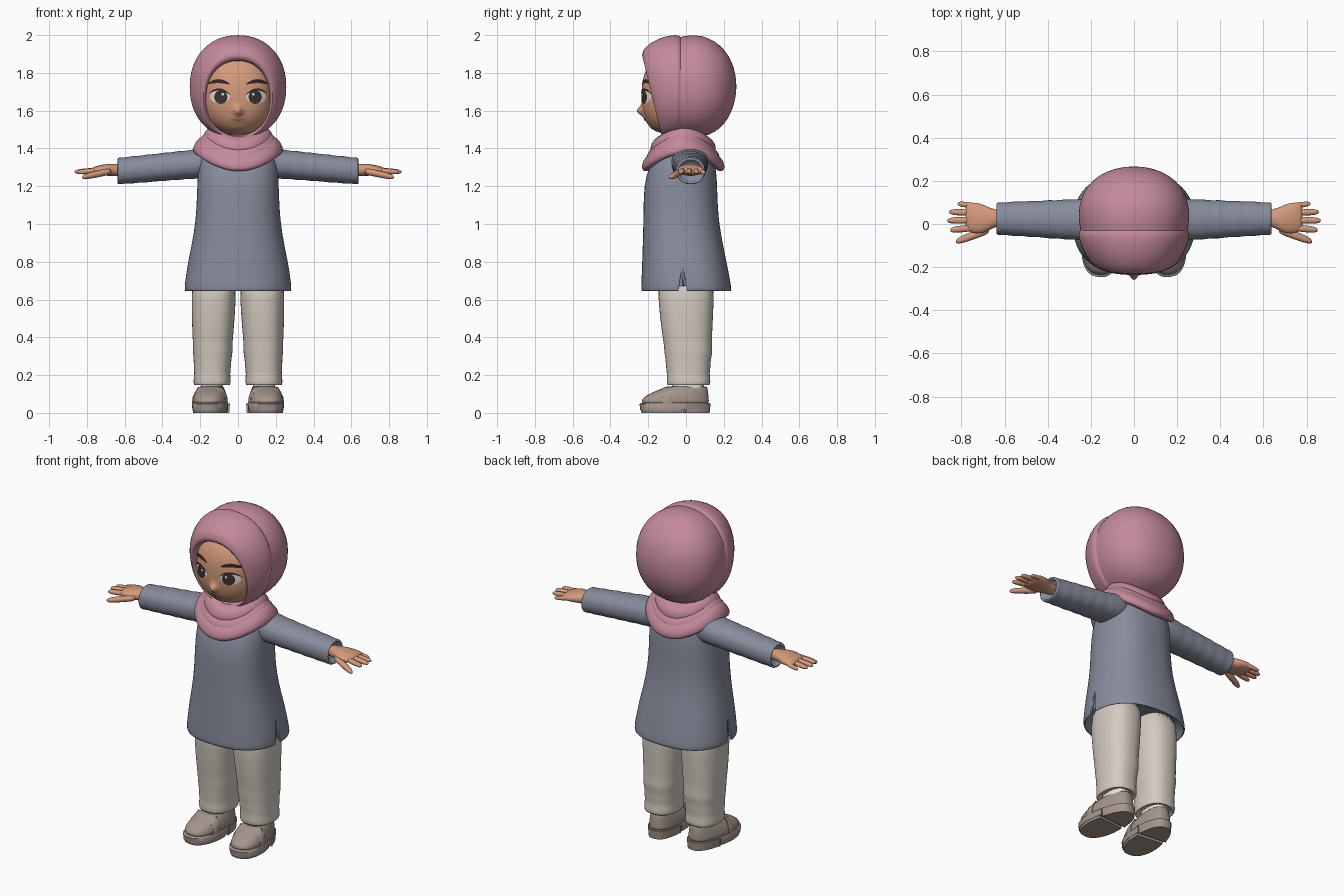
import bpy, bmesh, math
from math import sin, cos, pi, exp
from mathutils import Vector, Matrix

if "Cube" in bpy.data.objects:
    bpy.data.objects.remove(bpy.data.objects["Cube"])


def material(name, r, g, b):
    lin = lambda c: (c / 255 / 12.92) if c < 10 else ((c / 255 + 0.055) / 1.055) ** 2.4
    m = bpy.data.materials.new(name)
    m.diffuse_color = (lin(r), lin(g), lin(b), 1)
    m.use_nodes = True
    m.node_tree.nodes["Principled BSDF"].inputs["Base Color"].default_value = m.diffuse_color
    return m


PINK = material("rose_cloth", 196, 138, 156)
BLUE = material("slate_cloth", 136, 140, 156)
CREAM = material("cream_cloth", 212, 203, 193)
TAUPE = material("taupe_leather", 163, 149, 140)
SKIN = material("skin", 212, 154, 124)
DARK = material("dark_hair", 58, 36, 32)
IRIS = material("dark_iris", 58, 50, 48)
WHITE = material("eye_white", 235, 232, 228)
LIP = material("lip", 176, 108, 92)


def finish(name, bm, mat, mirror=False, subsurf=0, angle=50):
    me = bpy.data.meshes.new(name)
    bm.to_mesh(me)
    bm.free()
    me.materials.append(mat)
    ob = bpy.data.objects.new(name, me)
    bpy.context.collection.objects.link(ob)
    bpy.ops.object.select_all(action='DESELECT')
    ob.select_set(True)
    bpy.context.view_layer.objects.active = ob
    bpy.ops.object.shade_smooth_by_angle(angle=math.radians(angle))
    if subsurf:
        s = ob.modifiers.new("smooth", 'SUBSURF')
        s.levels = s.render_levels = subsurf
    if mirror:
        m = ob.modifiers.new("mirror", 'MIRROR')
        m.use_mirror_merge = False
    return ob


def loft(name, rings, mat, caps=(True, True), closed=False, **kw):
    """Skin a list of equally long closed rings."""
    bm = bmesh.new()
    rows = [[bm.verts.new(p) for p in r] for r in rings]
    n = len(rows[0])
    pairs = list(zip(rows, rows[1:])) + ([(rows[-1], rows[0])] if closed else [])
    for a, b in pairs:
        for i in range(n):
            j = (i + 1) % n
            bm.faces.new((a[i], a[j], b[j], b[i]))
    if not closed:
        for want, row in zip(caps, (rows[0], rows[-1])):
            if want:
                bm.faces.new(row)
    bmesh.ops.recalc_face_normals(bm, faces=bm.faces)
    return finish(name, bm, mat, **kw)


def sup(t, p):
    f = lambda v: math.copysign(abs(v) ** (2 / p), v)
    return f(cos(t)), f(sin(t))


def level(z, cx, rx, yf, yb, n=32, p=2.4):
    """Horizontal ring between a front and a back depth."""
    out = []
    for i in range(n):
        c, s = sup(2 * pi * i / n, p)
        out.append(Vector((cx + rx * c, (yf + yb) / 2 + (yb - yf) / 2 * s, z)))
    return out


def across(x, cy, cz, ry, rz, n=20, p=2.2):
    """Ring facing along x."""
    out = []
    for i in range(n):
        c, s = sup(2 * pi * i / n, p)
        out.append(Vector((x, cy + ry * c, cz + rz * s)))
    return out


# ---- face ----
def face_y(x, z):
    rz = 0.225 if z > 1.68 else 0.207
    d = 1 - (abs(x) / 0.187) ** 2.4 - (abs(z - 1.68) / rz) ** 2.4
    y = -0.06 - 0.175 * max(d, 0) ** (1 / 2.4)
    y -= 0.034 * exp(-(x / 0.022) ** 2 - ((z - 1.597) / 0.026) ** 2)
    y -= 0.012 * exp(-(x / 0.05) ** 2 - ((z - 1.505) / 0.025) ** 2)
    return y - 0.008 * exp(-(x / 0.045) ** 2 - ((z - 1.55) / 0.02) ** 2)


def face_ring(r, n=72):
    out = []
    for i in range(n):
        c, s = sup(2 * pi * i / n, 2.4)
        x, z = 0.187 * r * c, 1.68 + (0.225 if s > 0 else 0.207) * r * s
        out.append(Vector((x, face_y(x, z), z)))
    return out


loft("face", [face_ring(sin(pi / 2 * k / 30)) for k in range(1, 31)], SKIN, angle=80)


def grid_on_face(name, point, nu, nv, mat, lift, mirror=True):
    """Thin plate following the face; point(u, v) gives x, z."""
    bm = bmesh.new()
    g = []
    for i in range(nu + 1):
        row = []
        for j in range(nv + 1):
            x, z = point(i / nu, j / nv)
            row.append(bm.verts.new((x, face_y(x, z) - lift, z)))
        g.append(row)
    for i in range(nu):
        for j in range(nv):
            bm.faces.new((g[i][j], g[i + 1][j], g[i + 1][j + 1], g[i][j + 1]))
    bmesh.ops.remove_doubles(bm, verts=bm.verts, dist=1e-5)
    bmesh.ops.recalc_face_normals(bm, faces=bm.faces)
    if sum(f.normal.y for f in bm.faces) > 0:
        bmesh.ops.reverse_faces(bm, faces=bm.faces)
    return finish(name, bm, mat, mirror=mirror)


def disc(name, cx, cz, rx, rz, mat, lift):
    grid_on_face(name, lambda u, v: (cx + rx * v * cos(2 * pi * u), cz + rz * v * sin(2 * pi * u)),
                 28, 5, mat, lift)


def strip(name, x0, x1, z0, z1, bow, width, mat, lift, mirror=True):
    def pt(u, v):
        w = width * (0.15 + 0.85 * sin(pi * u) ** 0.6 if 0 < u < 1 else 0.15)
        return x0 + (x1 - x0) * u, z0 + (z1 - z0) * u + bow * 4 * u * (1 - u) + (v - 0.5) * w
    grid_on_face(name, pt, 16, 2, mat, lift, mirror)


disc("eye_white", 0.097, 1.674, 0.052, 0.035, WHITE, 0.002)
disc("eye_iris", 0.091, 1.672, 0.035, 0.036, IRIS, 0.004)
disc("eye_glint", 0.081, 1.686, 0.007, 0.007, WHITE, 0.006)
strip("upper_lash", 0.04, 0.156, 1.682, 1.69, 0.026, 0.012, DARK, 0.006)
strip("eyebrow", 0.045, 0.158, 1.741, 1.743, 0.014, 0.021, DARK, 0.004)
strip("mouth", -0.052, 0.052, 1.561, 1.561, -0.011, 0.008, LIP, 0.003, mirror=False)


# ---- hood: upright rings from the face opening to the back of the head ----
def hood_ring(yt, yb, rx, zt, zb, n=48):
    out = []
    for i in range(n):
        c, s = sup(2 * pi * i / n, 2.15)
        out.append(Vector((rx * c, (yt + yb) / 2 + (yt - yb) / 2 * s, (zt + zb) / 2 + (zt - zb) / 2 * s)))
    return out


hood_rows = [
    (-.13, -.06, .165, 1.87, 1.47), (-.19, -.10, .168, 1.862, 1.47), (-.225, -.12, .173, 1.868, 1.462),
    (-.236, -.128, .184, 1.895, 1.452), (-.226, -.122, .192, 1.912, 1.45), (-.226, -.12, .20, 1.926, 1.447),
    (-.18, -.095, .228, 1.968, 1.445), (-.11, -.065, .250, 1.995, 1.45), (-.055, -.05, .258, 2.002, 1.45),
    (-.036, -.036, .255, 1.998, 1.452), (-.030, -.030, .247, 1.988, 1.456), (-.018, -.018, .252, 1.995, 1.455),
    (.05, .05, .259, 2.003, 1.455), (.12, .12, .248, 1.988, 1.468), (.18, .18, .214, 1.948, 1.503),
    (.225, .225, .165, 1.895, 1.558), (.255, .255, .10, 1.83, 1.63), (.267, .267, .03, 1.755, 1.70)]
loft("hood", [hood_ring(*r) for r in hood_rows], PINK, caps=(False, True), subsurf=1, angle=80)


# ---- scarf folds draped round the neck ----
def fold(name, rx, ry, z0, sag, w, h, lean, cy=-0.015):
    rings = []
    for i in range(48):
        t = 2 * pi * i / 48
        out = Vector((cos(t), sin(t), 0))
        p = Vector((rx * cos(t), cy + ry * sin(t), z0 - sag * sin(t) ** 2 + 0.006 * sin(t + 1) * cos(t)))
        ring = []
        for k in range(14):
            a = 2 * pi * k / 14
            v = h * sin(a)
            ring.append(p + out * (w * cos(a) - lean * v) + Vector((0, 0, v)))
        rings.append(ring)
    loft(name, rings, PINK, closed=True, subsurf=1, angle=80)


fold("scarf_lower_fold", .197, .178, 1.413, .085, .036, .05, .45)
fold("scarf_middle_fold", .172, .155, 1.438, .07, .036, .045, .45)
fold("scarf_upper_fold", .142, .130, 1.465, .05, .042, .05, .3)

# ---- tunic with side slits ----
tunic_rows = [
    (.74, .245, -.20, .20), (.66, .268, -.222, .226), (.642, .276, -.231, .235), (.646, .285, -.238, .243),
    (.70, .280, -.236, .234), (.80, .265, -.232, .215), (.90, .243, -.229, .194), (1.0, .227, -.226, .176),
    (1.1, .219, -.225, .168), (1.2, .216, -.222, .165), (1.3, .212, -.20, .16), (1.38, .192, -.155, .135),
    (1.44, .12, -.09, .09)]
tunic = loft("tunic", [level(z, 0, rx, yf, yb, 48) for z, rx, yf, yb in tunic_rows], BLUE,
             subsurf=1, angle=80)
cutter = loft("slit_cutter", [[Vector((x, -.047, .60)), Vector((x, .014, .60)), Vector((x, -.018, .79))]
                              for x in (.264, .40)], BLUE, mirror=True)
cutter.hide_render = True
cutter.hide_viewport = True
cut = tunic.modifiers.new("slits", 'BOOLEAN')
cut.operation = 'DIFFERENCE'
cut.object = cutter

# ---- sleeves with soft wrinkles ----
sleeve = [across(.10, .02, 1.335, .09, .085), across(.17, .02, 1.328, .10, .088)]
for k in range(15):
    u = k / 14
    wr = 0.0025 * sin(k * 2.3)
    sleeve.append(across(.22 + .405 * u, .02 + .005 * u, 1.318 - .037 * u,
                         .098 - .022 * u + wr, .078 - .007 * u + wr))
sleeve += [across(.637, .025, 1.28, .075, .07), across(.64, .025, 1.28, .064, .059),
           across(.60, .025, 1.28, .056, .05)]
loft("sleeve", sleeve, BLUE, mirror=True, subsurf=1, angle=80)

# ---- hands ----
palm_rows = [(.59, .027, 1.285, .036, .03), (.645, .027, 1.286, .040, .032), (.675, .023, 1.287, .056, .033),
             (.71, .024, 1.286, .072, .030), (.75, .030, 1.283, .071, .024), (.772, .033, 1.281, .066, .018),
             (.782, .033, 1.28, .05, .01)]
loft("palm", [across(*r) for r in palm_rows], SKIN, mirror=True, subsurf=1, angle=80)


def finger(name, a, b, r):
    a, b = Vector(a), Vector(b)
    rows = [(0, .8), (.15, 1), (.6, .97), (.85, .85), (.96, .55), (1, .2)]
    rings = []
    for u, s in rows:
        p = a.lerp(b, u)
        rings.append(across(p.x, p.y, p.z, r * s, r * s * .9, 12, 2))
    loft(name, rings, SKIN, mirror=True, subsurf=1, angle=80)


finger("little_finger", (.74, .085, 1.281), (.818, .094, 1.270), .014)
finger("ring_finger", (.75, .052, 1.283), (.857, .056, 1.274), .016)
finger("middle_finger", (.75, .018, 1.284), (.866, .016, 1.276), .017)
finger("index_finger", (.75, -.018, 1.283), (.852, -.028, 1.274), .017)
finger("thumb", (.67, -.025, 1.28), (.826, -.082, 1.247), .021)

# ---- trouser legs ----
leg_rows = [(.76, .125, .115, -.15, .15), (.60, .129, .118, -.147, .147), (.50, .131, .113, -.137, .143),
            (.42, .133, .109, -.127, .139), (.36, .134, .104, -.117, .136), (.32, .134, .106, -.115, .142),
            (.28, .135, .099, -.108, .130), (.24, .136, .099, -.106, .131), (.21, .137, .095, -.101, .124),
            (.18, .137, .098, -.103, .129), (.148, .138, .098, -.102, .13), (.143, .138, .090, -.094, .12),
            (.17, .138, .08, -.08, .10)]
loft("trouser_leg", [level(*r) for r in leg_rows], CREAM, mirror=True, subsurf=1, angle=80)
loft("sock", [level(z, .138, .058, -.075, .095) for z in (.08, .16)], WHITE, mirror=True)


# ---- shoes, toes turned slightly outward ----
def shoe_part(name, rows, lo=-1, hi=1, grow=0, **kw):
    turn = Matrix.Rotation(math.radians(6), 3, 'Z')
    rings = []
    for z, rx, yf, yb in rows:
        ring = []
        for p in level(z, 0, rx + grow, yf - grow, yb + grow, 40, 2.5):
            taper = 1 - 0.16 * max(0, min(1, (p.y + .10) / .2))
            ring.append(turn @ Vector((p.x * taper, min(max(p.y, lo), hi), p.z)) + Vector((.138, 0, 0)))
        rings.append(ring)
    loft(name, rings, TAUPE, mirror=True, **kw)


upper = [(.04, .09, -.235, .122), (.06, .092, -.238, .122), (.083, .089, -.226, .12), (.105, .082, -.188, .118),
         (.124, .074, -.14, .115), (.138, .066, -.105, .112), (.142, .060, -.095, .107), (.12, .05, -.08, .095)]
shoe_part("shoe_upper", upper, subsurf=1, angle=80)
shoe_part("shoe_strap", upper[:6], lo=-.135, hi=-.085, grow=.004)
shoe_part("sole_plate", [(.014, .094, -.243, .127), (.046, .096, -.247, .129), (.052, .092, -.24, .125)])
shoe_part("sole_front", [(0, .09, -.235, .126), (.03, .095, -.245, .128)], hi=-.03)
shoe_part("sole_heel", [(0, .094, -.243, .126), (.05, .098, -.247, .131)], lo=-.01)
